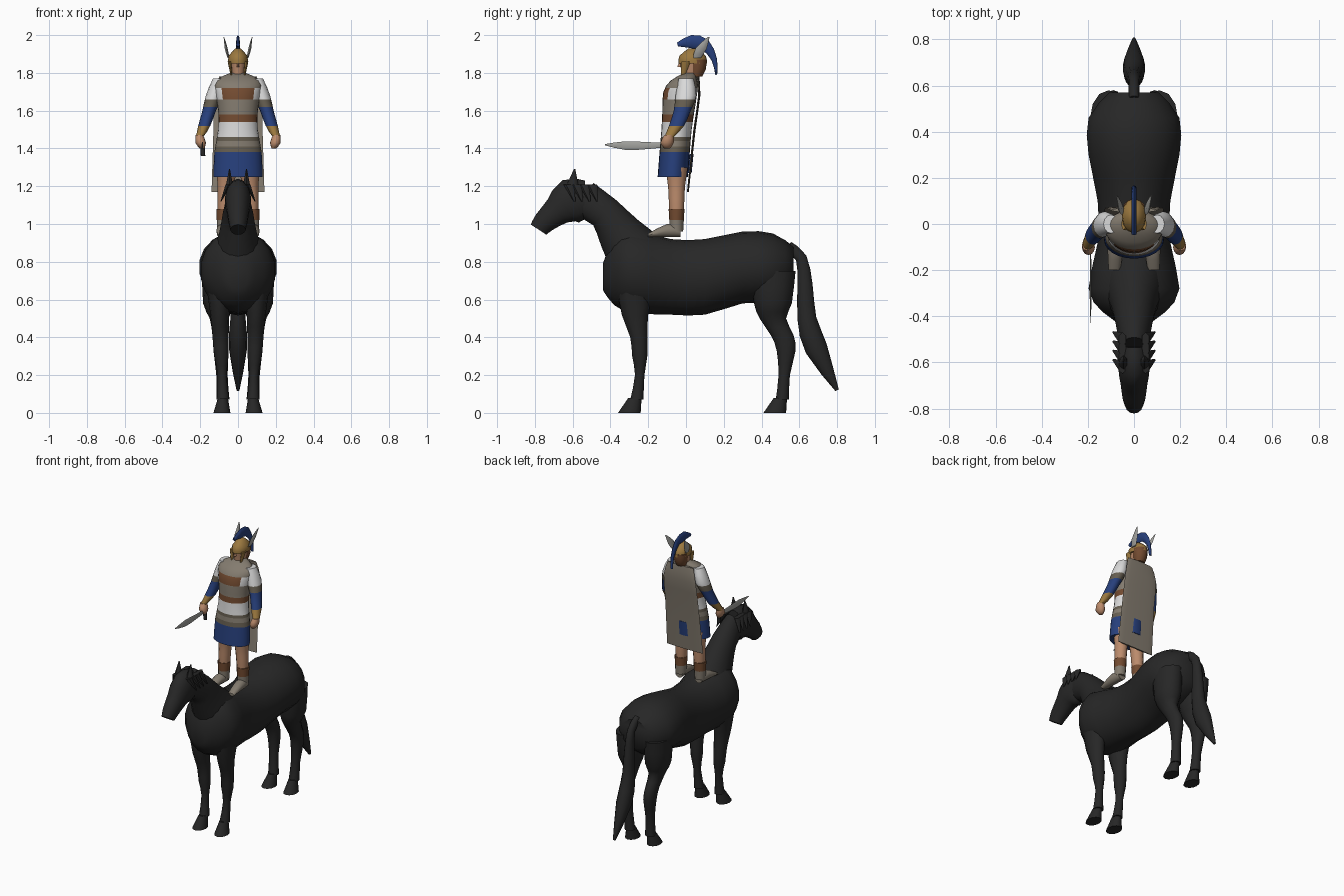
import bpy, bmesh, math
from mathutils import Vector

default_cube = bpy.data.objects.get("Cube")
if default_cube:
    bpy.data.objects.remove(default_cube)

ACROSS_Y = Vector((0, 1, 0))
ACROSS_Z = Vector((0, 0, 1))


def make_material(name, red, green, blue):
    material = bpy.data.materials.new(name)
    material.use_nodes = True
    material.diffuse_color = (red, green, blue, 1)
    shader = material.node_tree.nodes["Principled BSDF"]
    shader.inputs["Base Color"].default_value = material.diffuse_color
    return material


black = make_material("black", .02, .02, .02)
royal_blue = make_material("royal_blue", .02, .05, .2)
skin = make_material("skin", .5, .26, .15)
white = make_material("white", .7, .7, .7)
taupe = make_material("taupe", .23, .2, .16)
leather = make_material("leather", .17, .07, .03)
gold = make_material("gold", .33, .19, .05)
steel = make_material("steel", .36, .36, .34)
dark_cloth = make_material("dark_cloth", .13, .11, .08)


def smooth_path(rings, steps):
    """Catmull-Rom spline through the rings, radii included."""
    padded = [rings[0]] + rings + [rings[-1]]
    result = []
    for before, start, end, after in zip(padded, padded[1:], padded[2:], padded[3:]):
        for step in range(steps):
            t = step / steps
            result.append(start + t * (end - before) / 2
                          + t * t * (before - start * 2.5 + end * 2 - after / 2)
                          + t * t * t * ((start - end) * 3 + after - before) / 2)
    return result + [rings[-1]]


def finish(name, bm, materials):
    """Turn the bmesh into a shaded object."""
    bmesh.ops.recalc_face_normals(bm, faces=bm.faces)
    mesh = bpy.data.meshes.new(name)
    bm.to_mesh(mesh)
    bm.free()
    for material in materials:
        mesh.materials.append(material)
    part = bpy.data.objects.new(name, mesh)
    bpy.context.collection.objects.link(part)
    bpy.ops.object.select_all(action='DESELECT')
    part.select_set(True)
    bpy.context.view_layer.objects.active = part
    bpy.ops.object.shade_smooth_by_angle(angle=math.radians(50))
    return part


def tube(name, material, rings, wide=1, x=(0, 0), across=None, sides=12, steps=2, bands=()):
    """Skin elliptical rings (y, z, depth radius, optional half width) along a spline.
    across fixes the depth direction, otherwise rings stand square to the path.
    x runs from the first to the last value; bands are (height, material above it)."""
    path = smooth_path([Vector((*ring, ring[-1] * wide) if len(ring) < 4 else ring)
                        for ring in rings], steps)
    last = len(path) - 1
    bm = bmesh.new()
    loops = []
    for i, (y, z, depth, width) in enumerate(path):
        centre = Vector((x[0] + (x[1] - x[0]) * i / last, y, z))
        ahead = path[min(i + 1, last)] - path[max(i - 1, 0)]
        depth_axis = across or Vector((0, -ahead.y, ahead.x)).normalized()
        loop = []
        for k in range(sides):
            angle = math.tau * k / sides
            point = centre + depth_axis * depth * math.cos(angle)
            point.x += width * math.sin(angle)
            loop.append(bm.verts.new(point))
        loops.append(loop)
    for low, high in zip(loops, loops[1:]):
        for k in range(sides):
            bm.faces.new((low[k - 1], low[k], high[k], high[k - 1]))
    bm.faces.new(loops[0])
    bm.faces.new(loops[-1])
    # Cut a clean edge at each band and colour everything above it
    materials = [material]
    for height, above in bands:
        bmesh.ops.bisect_plane(bm, geom=bm.verts[:] + bm.edges[:] + bm.faces[:],
                               plane_co=ACROSS_Z * height, plane_no=ACROSS_Z)
        if above not in materials:
            materials.append(above)
        for face in bm.faces:
            if face.calc_center_median().z > height:
                face.material_index = materials.index(above)
    return finish(name, bm, materials)


def pair(name, material, rings, x, **options):
    """Build a part on the left and on the right."""
    tube("left_" + name, material, rings, x=x, **options)
    tube("right_" + name, material, rings, x=[-value for value in x], **options)


# Horse trunk, neck, head and tail
tube("horse_trunk", black, [
    (-.44, .72, .07, .05), (-.38, .75, .18, .14), (-.28, .75, .22, .2), (-.08, .72, .2, .16),
    (.1, .72, .2, .16), (.3, .77, .19, .2), (.46, .77, .18, .2), (.57, .78, .1, .11)],
    across=ACROSS_Z, sides=18)
tube("horse_neck", black, [
    (-.26, .83, .16, .14), (-.35, .95, .12, .1), (-.43, 1.06, .09, .08), (-.54, 1.13, .1, .06)],
    sides=16)
tube("horse_head", black, [
    (-.53, 1.13, .1, .06), (-.61, 1.12, .12, .07), (-.68, 1.07, .08, .06),
    (-.75, 1.01, .06, .05), (-.78, .97, .05, .04)], sides=14)
tube("tail", black, [
    (.54, .88, .03), (.61, .82, .03), (.63, .68, .04), (.64, .5, .05), (.69, .34, .06),
    (.8, .12, .01)], wide=.8)
pair("horse_ear", black, [(-.6, 1.21, .03), (-.59, 1.29, .004)], x=(.045, .045),
     wide=.7, across=ACROSS_Y, sides=6)
for tuft in range(4):
    y = -.62 + tuft * .04
    pair(f"mane_tuft_{tuft}", black, [(y, 1.21, .03), (y + .03, 1.12, .005)],
         x=(.05, .09), wide=.6, across=ACROSS_Y, sides=6)

# Horse legs and hooves
pair("front_leg", black, [
    (-.27, .68, .1, .07), (-.27, .52, .07, .05), (-.25, .4, .045), (-.245, .3, .04),
    (-.245, .2, .025), (-.26, .07, .035)], x=(.1, .08), wide=.95, across=ACROSS_Y)
pair("hind_leg", black, [
    (.46, .75, .12, .08), (.46, .58, .1, .08), (.46, .5, .07, .05), (.51, .41, .06, .04),
    (.53, .33, .05, .04), (.52, .2, .03), (.51, .07, .035)],
    x=(.11, .08), across=ACROSS_Y)
for name, y in (("front_hoof", -.27), ("hind_hoof", .5)):
    pair(name, black, [(y, .08, .035), (y - .03, 0, .06)], x=(.08, .085), wide=.75,
         across=ACROSS_Y)

# Rider legs and boots
pair("rider_leg", skin, [
    (-.05, .96, .03), (-.05, 1.1, .04), (-.05, 1.2, .045), (-.05, 1.3, .06)],
    x=(.075, .06), wide=.95, across=ACROSS_Y, steps=3)
pair("boot_shaft", taupe, [(-.05, .96, .035), (-.05, 1.08, .042)], x=(.075, .073),
     across=ACROSS_Y, bands=[(1.02, leather)])
pair("boot_foot", taupe, [(-.03, .96, .03), (-.1, .965, .035), (-.2, .94, .01, .025)],
     x=(.075, .085), across=ACROSS_Z)

# Skirt, belt, tunic, chest armour and collar
torso = tube("rider_torso", royal_blue, [
    (-.07, 1.25, .08, .13), (-.06, 1.38, .08, .125), (-.05, 1.5, .08, .105),
    (-.04, 1.6, .085, .105), (-.03, 1.7, .09, .12), (-.01, 1.76, .07, .12),
    (.02, 1.8, .03, .04)], across=ACROSS_Y, sides=24, bands=[
        (1.38, dark_cloth), (1.41, taupe), (1.44, dark_cloth), (1.46, white),
        (1.54, leather), (1.58, taupe), (1.66, white), (1.72, taupe)])
leather_slot = torso.data.materials.find("leather")
for face in torso.data.polygons:
    middle = face.center
    if 1.66 < middle.z < 1.72 and abs(middle.x) < .08 and middle.y < 0:
        face.material_index = leather_slot

# Bracers, sleeves, arm bands and hands
pair("arm", gold, [
    (-.09, 1.46, .025), (-.05, 1.52, .04), (-.02, 1.6, .045), (0, 1.68, .055),
    (0, 1.77, .04)], x=(.205, .1), wide=.8, across=ACROSS_Y,
    bands=[(1.52, royal_blue), (1.62, dark_cloth), (1.66, white)])
pair("hand", skin, [(-.09, 1.47, .025), (-.1, 1.43, .035), (-.1, 1.4, .015)],
     x=(.205, .19), wide=.8, across=ACROSS_Y)

# Cape, with the back of the skirt showing through
tube("cape", taupe, [
    (.06, 1.78, .01, .1), (.07, 1.68, .006, .125), (.045, 1.5, .006, .13),
    (.01, 1.17, .005, .14)], across=ACROSS_Y, sides=16)
tube("skirt_back_panel", royal_blue, [(.02, 1.27, .01), (.03, 1.37, .01)], wide=4,
     across=ACROSS_Y)

# Head, hair and crested helmet
tube("rider_head", skin, [(.02, 1.76, .04), (.03, 1.81, .055), (.03, 1.87, .065)],
     wide=.7, across=ACROSS_Y)
tube("nose", skin, [(-.035, 1.83, .012), (-.03, 1.86, .005)], wide=.7, across=ACROSS_Y, sides=6)
tube("hair", leather, [(.05, 1.78, .035), (.06, 1.82, .045), (.06, 1.87, .05)],
     across=ACROSS_Y)
tube("helmet", gold, [(.035, 1.85, .075), (.035, 1.89, .07), (.035, 1.93, .02)],
     wide=.7, across=ACROSS_Y)
pair("cheek_guard", gold, [(-.015, 1.79, .012), (0, 1.86, .025)], x=(.035, .045),
     wide=.4, across=ACROSS_Y, sides=8)
tube("crest", royal_blue, [
    (-.045, 1.95, .01, .01), (.03, 1.965, .035, .01), (.1, 1.95, .03, .01),
    (.15, 1.87, .015, .01), (.16, 1.79, .005, .01)], sides=8)
pair("helmet_feather", steel, [(.06, 1.88, .02), (.08, 1.93, .03), (.12, 1.99, .005)],
     x=(.05, .075), wide=.3, across=ACROSS_Y, sides=6)

# Curved sword in the right hand
tube("sword_blade", steel, [
    (-.1, 1.42, .012), (-.2, 1.415, .018), (-.32, 1.415, .023), (-.43, 1.42, .003)],
    wide=.2, x=(-.188, -.188), across=ACROSS_Z, sides=6)
tube("sword_hilt", black, [(-.1, 1.44, .012), (-.1, 1.36, .012)], x=(-.19, -.185),
     across=ACROSS_Y, sides=8)
